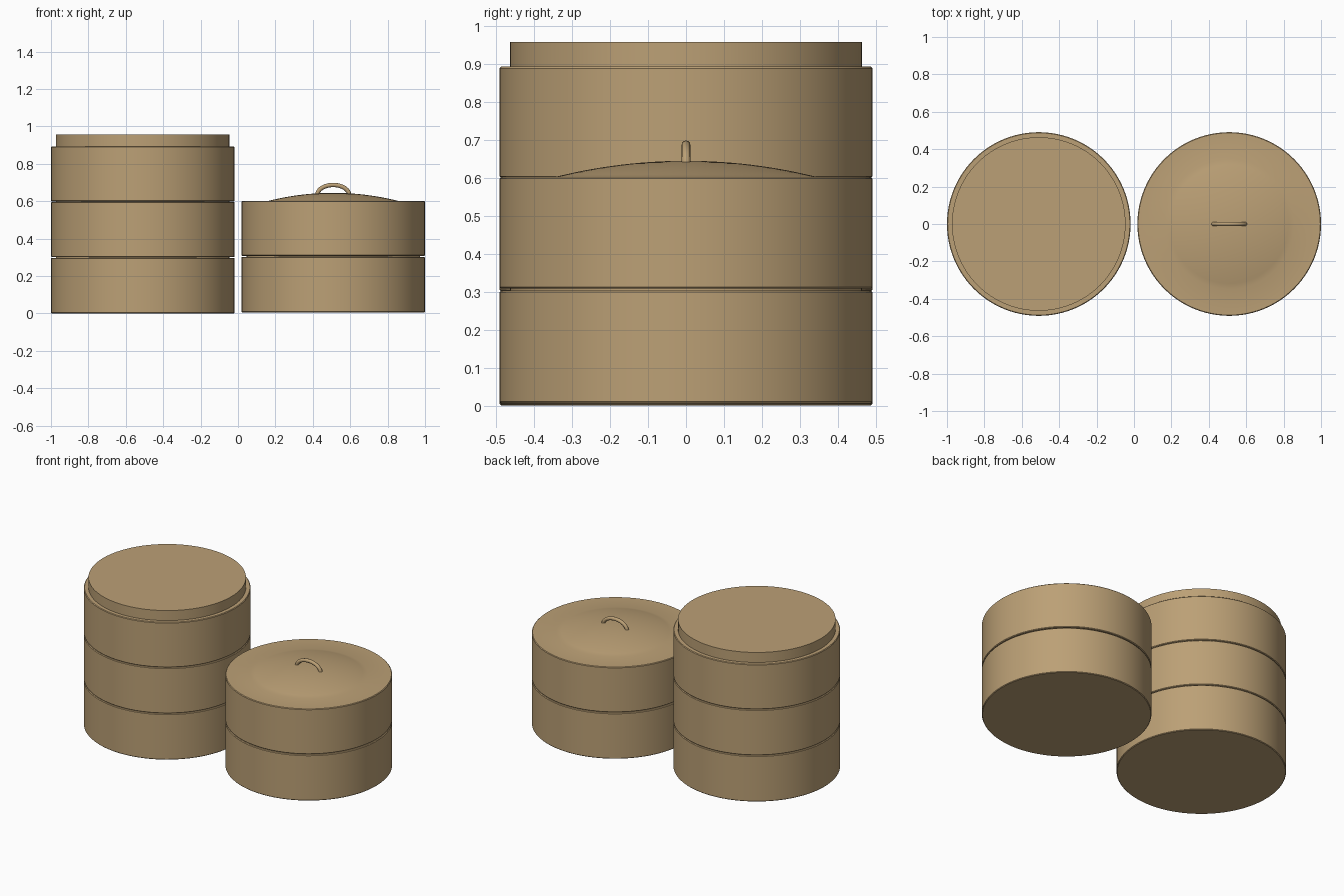
import bpy, bmesh, math
from mathutils import Vector

if "Cube" in bpy.data.objects:
    bpy.data.objects.remove(bpy.data.objects["Cube"])

tan = bpy.data.materials.new("warm_tan")
tan.diffuse_color = (0.50, 0.352, 0.18, 1)
tan.use_nodes = True
tan.node_tree.nodes["Principled BSDF"].inputs["Base Color"].default_value = tan.diffuse_color

R, NECK, B = 0.491, 0.464, 0.004
LEFT, RIGHT = -0.509, 0.509


def finish(name, bm, angle=30):
    bmesh.ops.recalc_face_normals(bm, faces=bm.faces)
    me = bpy.data.meshes.new(name)
    bm.to_mesh(me)
    bm.free()
    me.materials.append(tan)
    ob = bpy.data.objects.new(name, me)
    bpy.context.collection.objects.link(ob)
    bpy.ops.object.select_all(action='DESELECT')
    ob.select_set(True)
    bpy.context.view_layer.objects.active = ob
    bpy.ops.object.shade_smooth_by_angle(angle=math.radians(angle))
    return ob


def lathe(name, cx, profile, steps=96):
    """Spin a list of (radius, z) points around a vertical axis at x = cx."""
    bm = bmesh.new()
    vs = [bm.verts.new((cx + r, 0, z)) for r, z in profile]
    es = [bm.edges.new(p) for p in zip(vs, vs[1:])]
    bmesh.ops.spin(bm, geom=vs + es, cent=(cx, 0, 0), axis=(0, 0, 1),
                   angle=2 * math.pi, steps=steps)
    bmesh.ops.remove_doubles(bm, verts=bm.verts, dist=1e-5)
    return finish(name, bm)


def tier(name, cx, z0, z1, neck_top):
    """Round box with softened edges and a narrower neck on top."""
    lathe(name, cx, [(0, z0), (R - B, z0), (R, z0 + B), (R, z1 - B),
                     (R - B, z1), (NECK, z1), (NECK, neck_top), (0, neck_top)])


# Tall open stack: three tiers, the top one showing its neck
tier("left_bottom_tier", LEFT, 0.0, 0.298, 0.32)
tier("left_middle_tier", LEFT, 0.301, 0.597, 0.62)
tier("left_top_tier", LEFT, 0.600, 0.893, 0.958)

# Short stack: one tier and a deep lid
tier("right_bottom_tier", RIGHT, 0.006, 0.303, 0.33)
DR, DH, ZL = 0.347, 0.043, 0.602
lid = [(0, 0.308), (R - B, 0.308), (R, 0.308 + B), (R, ZL - B), (R - B, ZL), (DR, ZL)]
SR = (DR * DR + DH * DH) / (2 * DH)          # sphere radius of the shallow dome
for i in range(1, 13):
    r = DR * (1 - i / 12)
    lid.append((r, ZL + DH - SR + math.sqrt(SR * SR - r * r)))
lathe("domed_lid", RIGHT, lid)

# Arched handle: a round tube swept along a half ellipse
bm = bmesh.new()
N, S, T = 24, 12, 0.0115
rings = []
for i in range(N + 1):
    a = math.pi * i / N
    c = Vector((RIGHT - 0.085 * math.cos(a), 0, 0.634 + 0.053 * math.sin(a)))
    n = Vector((-math.cos(a) / 0.085, 0, math.sin(a) / 0.053)).normalized()
    rings.append([bm.verts.new(c + n * T * math.cos(t) + Vector((0, T * math.sin(t), 0)))
                  for t in (2 * math.pi * k / S for k in range(S))])
for p, q in zip(rings, rings[1:]):
    for k in range(S):
        bm.faces.new((p[k], p[(k + 1) % S], q[(k + 1) % S], q[k]))
bm.faces.new(rings[0])
bm.faces.new(rings[-1])
finish("lid_handle", bm, 40)
